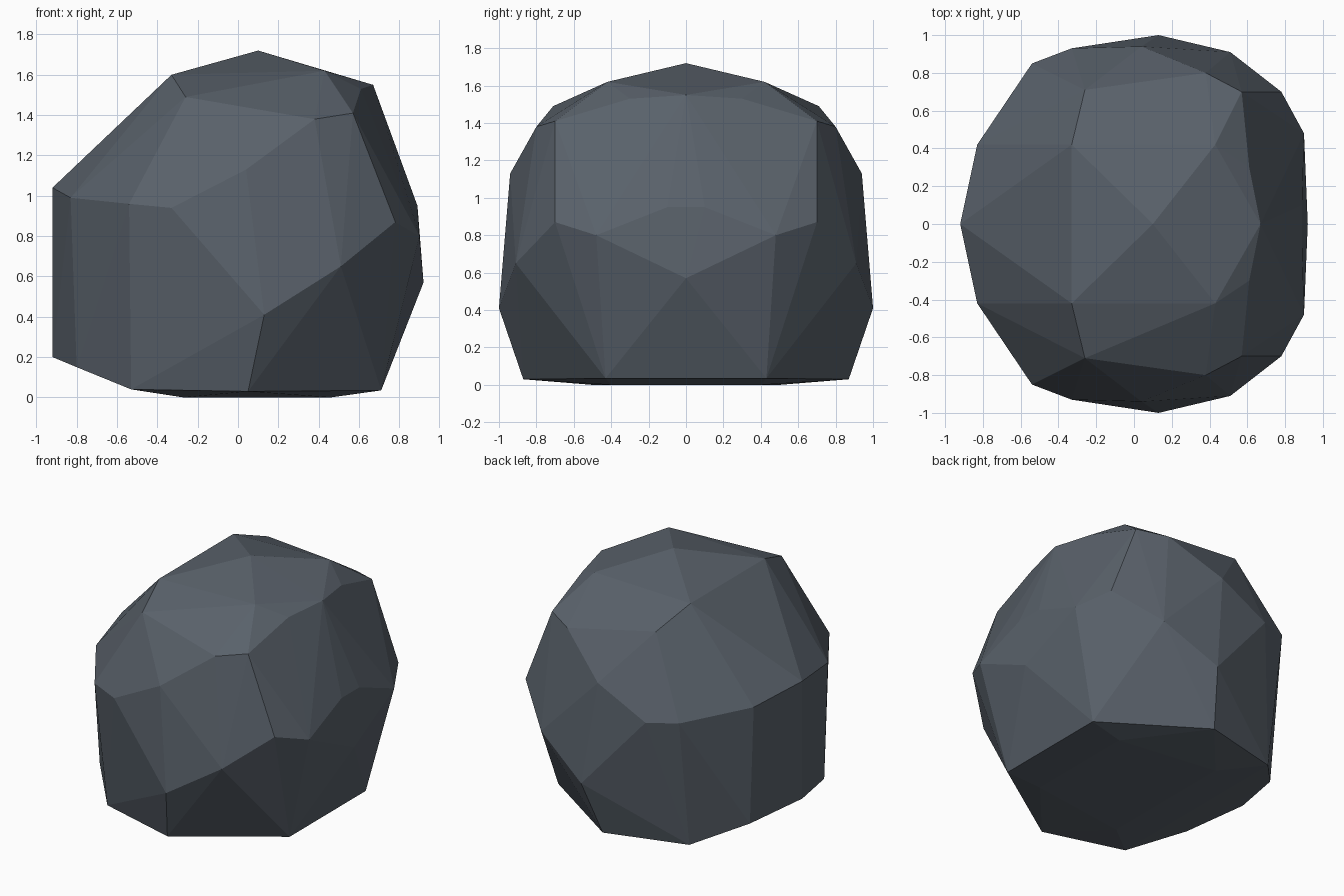
import bpy, bmesh

# Corner points grouped by level; each off-centre one is mirrored front to back
base = [(-0.27, 0.5, 0.0), (0.46, 0.4, 0.0), (0.05, 0.87, 0.03),
        (0.71, 0.43, 0.035), (-0.53, 0.72, 0.04),
        (-0.92, 0.0, 0.2), (-0.80, 0.42, 0.15)]
belly = [(0.13, 1.0, 0.41), (0.92, 0.0, 0.57), (0.51, 0.91, 0.65),
         (0.90, 0.48, 0.80), (0.78, 0.70, 0.87), (0.89, 0.1, 0.95),
         (-0.33, 0.93, 0.94), (-0.54, 0.85, 0.96),
         (-0.83, 0.42, 0.99), (-0.92, 0.0, 1.04)]
crown = [(0.04, 0.94, 1.13), (0.38, 0.80, 1.38), (0.57, 0.70, 1.41),
         (-0.26, 0.71, 1.49), (-0.33, 0.42, 1.60), (0.43, 0.42, 1.62),
         (0.67, 0.0, 1.55), (0.61, 0.3, 1.53), (0.10, 0.0, 1.72)]

bm = bmesh.new()
for x, y, z in base + belly + crown:
    for side in ((1, -1) if y else (1,)):
        bm.verts.new((x, y * side, z))

# Wrap the corners in a faceted shell
res = bmesh.ops.convex_hull(bm, input=bm.verts[:])
loose = [v for v in bm.verts if not v.link_faces]
bmesh.ops.delete(bm, geom=loose, context='VERTS')
bmesh.ops.recalc_face_normals(bm, faces=bm.faces[:])

mesh = bpy.data.meshes.new("boulder")
bm.to_mesh(mesh)
bm.free()
boulder = bpy.data.objects.new("boulder", mesh)
bpy.context.collection.objects.link(boulder)

# Slate colour
slate = bpy.data.materials.new("slate")
slate.diffuse_color = (0.1, 0.12, 0.145, 1)
mesh.materials.append(slate)
